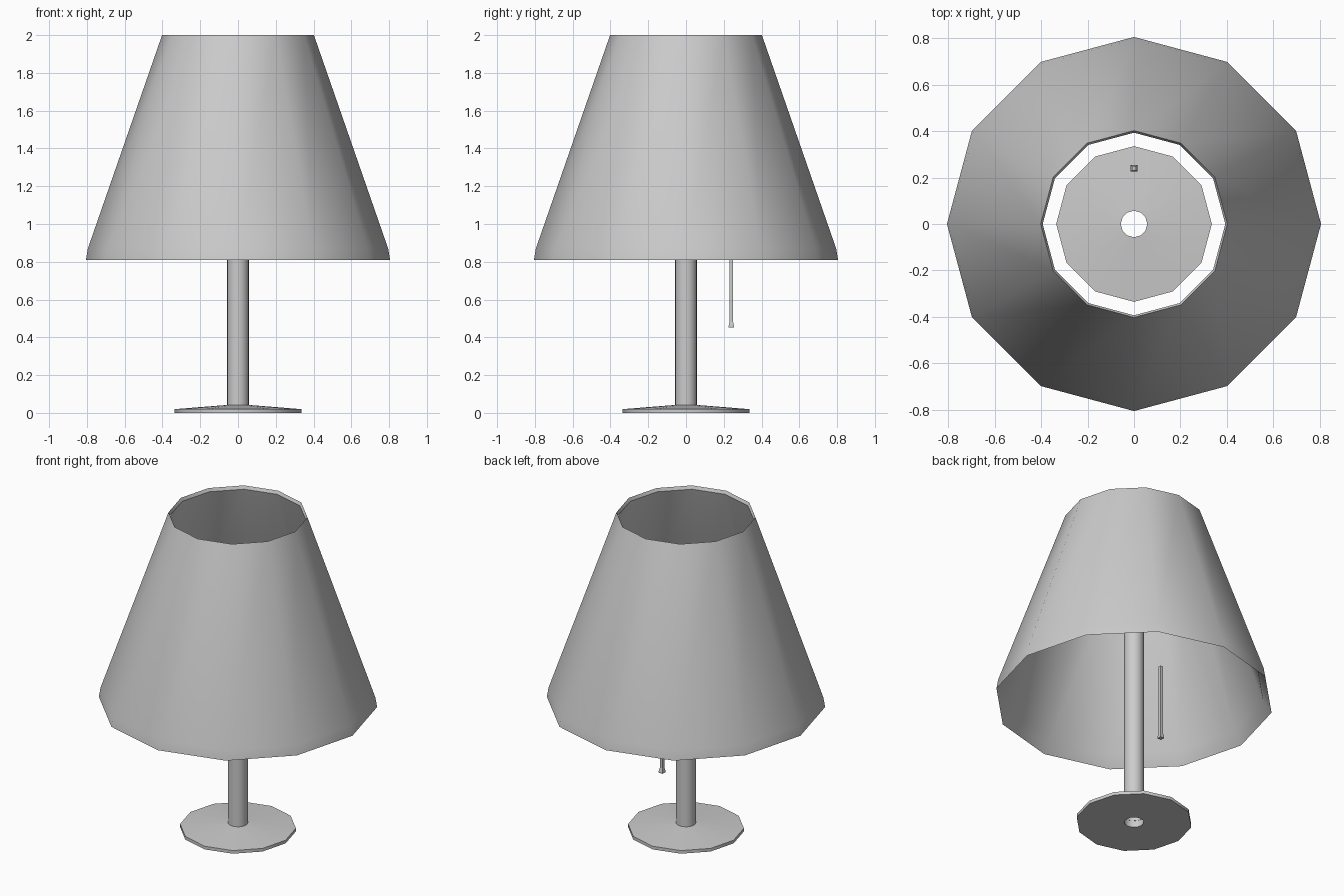
import bpy, bmesh, math

if "Cube" in bpy.data.objects:
    bpy.data.objects.remove(bpy.data.objects["Cube"])


def lathe(name, profile, sides, turn=0.0, closed=False, caps=False, centre=(0, 0), smooth=True):
    """Revolve (radius, z) points around a vertical axis."""
    bm = bmesh.new()
    rings = []
    for r, z in profile:
        angles = [turn + 2 * math.pi * i / sides for i in range(sides)]
        rings.append([bm.verts.new((r * math.cos(a), r * math.sin(a), z)) for a in angles])
    pairs = list(zip(rings, rings[1:]))
    if closed:
        pairs.append((rings[-1], rings[0]))
    for low, high in pairs:
        for i in range(sides):
            j = (i + 1) % sides
            bm.faces.new((low[i], low[j], high[j], high[i]))
    if caps:
        bm.faces.new(rings[0][::-1])
        bm.faces.new(rings[-1])
    bmesh.ops.recalc_face_normals(bm, faces=bm.faces)
    mesh = bpy.data.meshes.new(name)
    bm.to_mesh(mesh)
    bm.free()
    obj = bpy.data.objects.new(name, mesh)
    obj.location = (centre[0], centre[1], 0)
    bpy.context.collection.objects.link(obj)
    if smooth:
        bpy.ops.object.select_all(action='DESELECT')
        obj.select_set(True)
        bpy.context.view_layer.objects.active = obj
        bpy.ops.object.shade_smooth_by_angle(angle=math.radians(35))
    return obj


# Twelve-sided shade: outer wall, then inner wall with bevelled rims
lathe("lamp_shade",
      [(0.805, 0.81), (0.795, 0.87), (0.402, 2.0), (0.393, 1.98), (0.755, 0.885)],
      12, closed=True)

# Base disc with a sloped top and a hole for the pole
lathe("base",
      [(0.057, 0.0), (0.335, 0.0), (0.335, 0.02), (0.057, 0.042)],
      12)

# Hollow pole, open at both ends
lathe("pole", [(0.057, 0.0), (0.057, 1.45)], 24)

# Square pull cord with a flared end, hanging at the back
q = math.sqrt(0.5)
lathe("pull_cord",
      [(0.028 * q, 0.453), (0.028 * q, 0.462), (0.018 * q, 0.485), (0.018 * q, 0.93)],
      4, turn=math.pi / 4, caps=True, centre=(0, 0.24), smooth=False)
